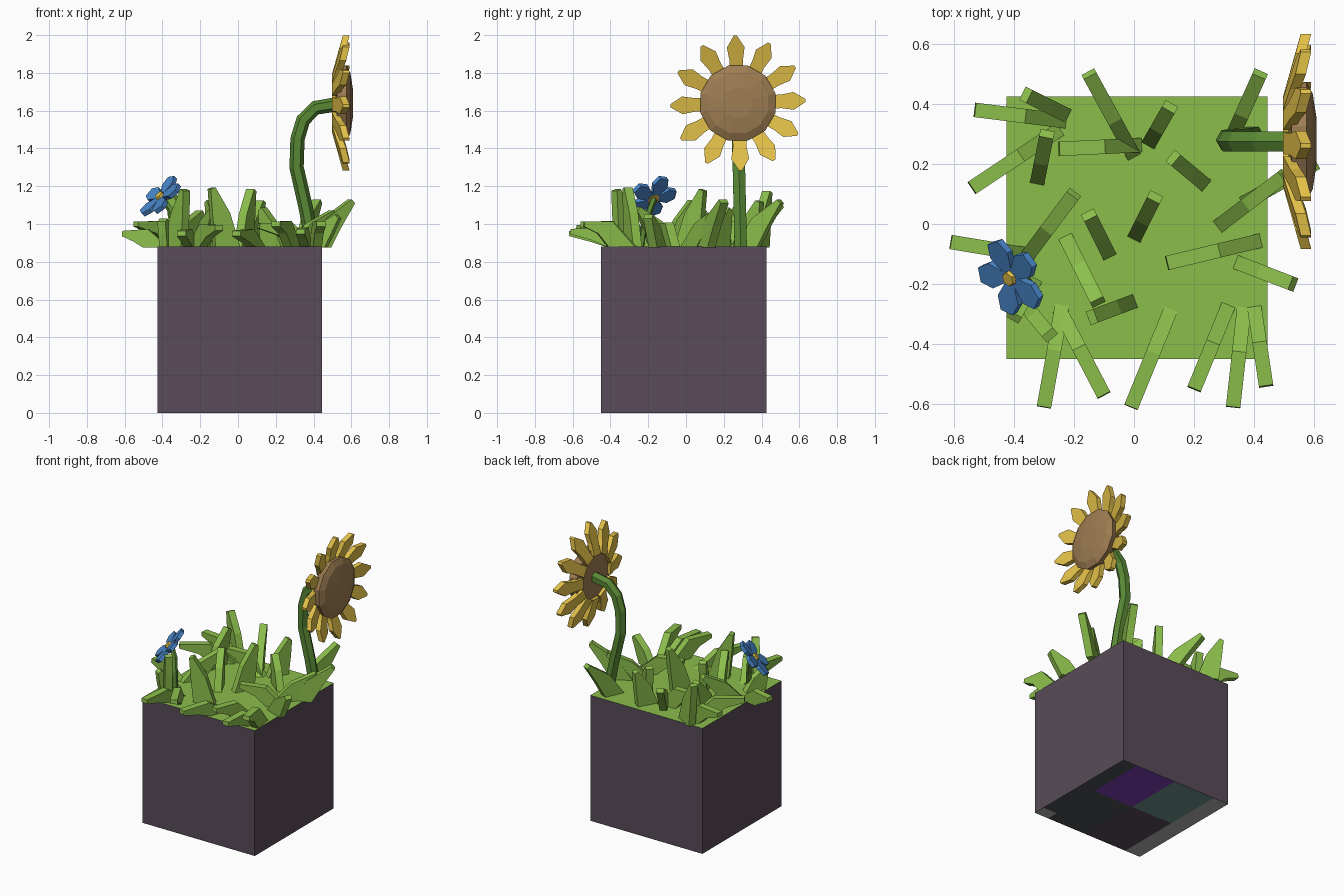
import bpy, bmesh, math
from mathutils import Vector, Matrix

if "Cube" in bpy.data.objects:
    bpy.data.objects.remove(bpy.data.objects["Cube"])

def mat(name, r, g, b):
    lin = [((c / 255 + 0.055) / 1.055) ** 2.4 if c > 10 else c / 255 / 12.92 for c in (r, g, b)]
    m = bpy.data.materials.new(name)
    m.diffuse_color = (*lin, 1)
    m.use_nodes = True
    m.node_tree.nodes["Principled BSDF"].inputs["Base Color"].default_value = m.diffuse_color
    return m

PLUM = mat("plum", 88, 75, 88)
GRASS = mat("grass_green", 139, 190, 75)
STEM = mat("stem_green", 88, 136, 52)
YELLOW = mat("petal_yellow", 226, 192, 72)
BROWN = mat("seed_brown", 158, 125, 82)
BLUE = mat("petal_blue", 74, 136, 204)
CHARCOAL = mat("charcoal", 76, 79, 83)
PURPLE = mat("purple", 122, 65, 180)
TEAL = mat("teal", 108, 145, 139)
GREY = mat("grey", 176, 176, 176)

def finish(name, bm, mats):
    bmesh.ops.remove_doubles(bm, verts=bm.verts, dist=0.0005)
    bmesh.ops.recalc_face_normals(bm, faces=bm.faces)
    me = bpy.data.meshes.new(name)
    bm.to_mesh(me)
    bm.free()
    for m in mats:
        me.materials.append(m)
    ob = bpy.data.objects.new(name, me)
    bpy.context.collection.objects.link(ob)
    return ob

def loft(bm, rings):
    """Skin a list of equal-length point rings and cap both ends."""
    vs = [[bm.verts.new(p) for p in r] for r in rings]
    n = len(vs[0])
    for a, b in zip(vs, vs[1:]):
        for i in range(n):
            bm.faces.new((a[i], a[(i + 1) % n], b[(i + 1) % n], b[i]))
    bm.faces.new(vs[0][::-1])
    bm.faces.new(vs[-1])

def tube(name, pts, r, sides, m):
    pts = [Vector(p) for p in pts]
    rings = []
    for i, p in enumerate(pts):
        t = (pts[min(i + 1, len(pts) - 1)] - pts[max(i - 1, 0)]).normalized()
        u = t.cross(Vector((0, 1, 0))).normalized()
        w = t.cross(u)
        rings.append([p + r * (math.cos(a) * u + math.sin(a) * w)
                      for a in (2 * math.pi * k / sides for k in range(sides))])
    bm = bmesh.new()
    loft(bm, rings)
    return finish(name, bm, [m])

# Planter block: plum walls, grass top, patchwork underside
X0, X1, Y0, Y1, H = -0.425, 0.445, -0.45, 0.425, 0.88
bm = bmesh.new()
def quad(pts, idx):
    bm.faces.new([bm.verts.new(p) for p in pts]).material_index = idx
quad([(X0, Y0, H), (X1, Y0, H), (X1, Y1, H), (X0, Y1, H)], 1)
corners = [(X0, Y0), (X1, Y0), (X1, Y1), (X0, Y1)]
for (ax, ay), (bx, by) in zip(corners, corners[1:] + corners[:1]):
    quad([(ax, ay, 0), (bx, by, 0), (bx, by, H), (ax, ay, H)], 0)
xs, ys = [X0, -0.305, 0.019, 0.335, X1], [Y0, -0.365, 0.005, Y1]
for i in range(4):
    for j in range(3):
        idx = 2
        if i == 0 or (i == 3 and j == 0):
            idx = 5
        elif i == 1:
            idx = 4 if j == 2 else 0
        elif i == 2 and j == 2:
            idx = 3
        quad([(xs[i], ys[j], 0), (xs[i], ys[j + 1], 0),
              (xs[i + 1], ys[j + 1], 0), (xs[i + 1], ys[j], 0)], idx)
finish("planter_block", bm, [PLUM, GRASS, CHARCOAL, PURPLE, TEAL, GREY])

# Grass blades: base x, y, tip x, y, tip height
BLADES = [
    (-.29, .35, -.53, .38, .99), (-.28, .39, -.36, .43, 1.17), (-.30, .28, -.54, .12, 1.0),
    (-.31, .20, -.29, .30, 1.12), (-.03, .28, -.15, .50, 1.10), (-.04, .26, -.25, .25, 1.0),
    (.08, .32, .12, .39, 1.12), (.19, .17, .13, .22, 1.08), (.34, .32, .42, .50, 1.12),
    (.33, .03, .50, .16, 1.06), (.42, .10, .60, .20, 1.12), (.36, -.07, .11, -.13, .99),
    (.40, -.15, .53, -.20, 1.04), (.03, .01, .07, .09, 1.18), (-.11, -.05, -.15, .03, 1.12),
    (-.32, -.06, -.20, .10, 1.06), (-.43, -.09, -.61, -.06, .95), (-.20, -.10, -.12, -.26, 1.08),
    (-.06, -.28, -.14, -.31, 1.19), (-.25, -.33, -.30, -.61, .95), (-.22, -.34, -.10, -.57, .98),
    (.10, -.34, -.01, -.61, .95), (.29, -.33, .20, -.55, 1.0), (.36, -.34, .33, -.61, .96),
    (.41, -.34, .44, -.54, 1.0), (-.36, -.24, -.40, -.31, 1.02), (-.33, -.31, -.28, -.37, 1.18),
]
bm = bmesh.new()
for bx, by, tx, ty, tz in BLADES:
    b, t = Vector((bx, by, H - 0.005)), Vector((tx, ty, tz))
    lean = Vector((tx - bx, ty - by, 0))
    reach = lean.length
    lean.normalize()
    side = Vector((-lean.y, lean.x, 0)) * 0.024
    drooping = tz < 1.02
    mid = b + lean * reach * 0.45
    mid.z = H + (tz - H) * (0.85 if drooping else 0.55)
    d = (t - mid).normalized()
    across = (side.normalized().cross(d)).normalized()
    if across.dot(lean) < 0:
        across = -across
    rings = []
    for c, ax, half in ((b, lean, 0.07), (mid, (across + lean).normalized(), 0.05), (t, across, 0.014)):
        rings.append([c - ax * half - side, c + ax * half - side,
                      c + ax * half + side, c - ax * half + side])
    loft(bm, rings)
finish("grass_blades", bm, [GRASS])

def petals(name, count, outline, centre, normal, up, flare, thick, phase, m):
    """Ring of thick petals; outline = (radius, half width), flare pushes tips forward."""
    n = Vector(normal).normalized()
    u0 = (Vector(up) - n * n.dot(Vector(up))).normalized()
    bm = bmesh.new()
    for k in range(count):
        u = Matrix.Rotation(phase + 2 * math.pi * k / count, 3, n) @ u0
        w = n.cross(u)
        rings = []
        for r, hw in outline:
            c = Vector(centre) + u * r + n * flare * r
            rings.append([c - w * hw, c + w * hw, c + w * hw + n * thick, c - w * hw + n * thick])
        loft(bm, rings)
    return finish(name, bm, [m])

# Sunflower: bent stem, domed seed disc, twelve petals facing +x
tube("sunflower_stem", [(.40, .29, .86), (.36, .285, 1.08), (.31, .28, 1.30), (.315, .275, 1.45),
                        (.345, .275, 1.55), (.41, .275, 1.615), (.53, .275, 1.635)], 0.038, 6, STEM)
C = Vector((0, .275, 1.64))
bm = bmesh.new()
loft(bm, [[C + Vector((x, r * math.cos(a), r * math.sin(a)))
           for a in (math.pi * (2 * k + 1) / 12 for k in range(12))]
          for x, r in ((.515, .12), (.525, .19), (.575, .205), (.595, .165), (.608, .08))])
finish("sunflower_disc", bm, [BROWN])
petals("sunflower_petals", 12, [(.15, .036), (.23, .036), (.295, .047), (.358, .008)],
       (.455, .275, 1.64), (1, 0, 0), (0, 0, 1), 0.28, 0.035, 0.04, YELLOW)

# Blue flower: short stem, five petals, yellow centre
FC, FN = Vector((-.395, -.17, 1.13)), Vector((-.65, -.38, .65)).normalized()
tube("blue_flower_stem", [(-.32, -.24, .86), (-.335, -.22, 1.0), (-.36, -.19, 1.08), FC], 0.018, 5, STEM)
petals("blue_flower_petals", 5, [(.022, .018), (.085, .045), (.132, .026)],
       FC, FN, (0, 0, 1), 0.08, 0.025, 0.15, BLUE)
bm = bmesh.new()
bmesh.ops.create_cone(bm, cap_ends=True, segments=6, radius1=.034, radius2=.024, depth=.04,
                      matrix=Matrix.Translation(FC + FN * .02) @ FN.to_track_quat('Z', 'Y').to_matrix().to_4x4())
finish("blue_flower_centre", bm, [YELLOW])
